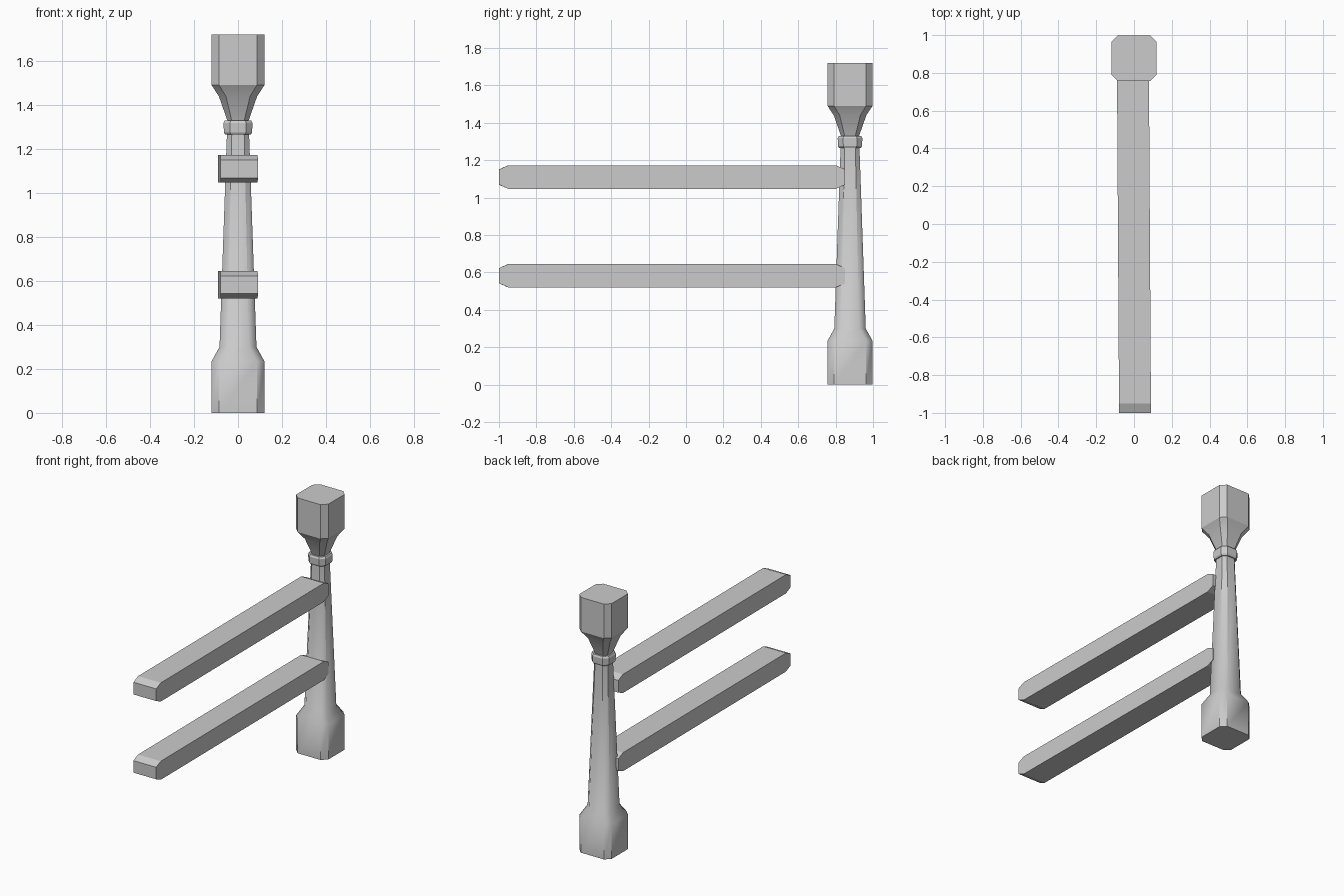
import bpy, bmesh, math
from mathutils import Matrix

if "Cube" in bpy.data.objects:
    bpy.data.objects.remove(bpy.data.objects["Cube"])

POST_Y = 0.877


def finish(name, bm, smooth=None):
    bmesh.ops.recalc_face_normals(bm, faces=bm.faces)
    mesh = bpy.data.meshes.new(name)
    bm.to_mesh(mesh)
    bm.free()
    obj = bpy.data.objects.new(name, mesh)
    bpy.context.collection.objects.link(obj)
    if smooth:
        bpy.ops.object.select_all(action='DESELECT')
        obj.select_set(True)
        bpy.context.view_layer.objects.active = obj
        bpy.ops.object.shade_smooth_by_angle(angle=math.radians(smooth))
    return obj


def octagon_loft(name, rows, smooth=None):
    """Rows of (z, half width, half length of the flat side)."""
    bm = bmesh.new()
    rings = []
    for z, h, f in rows:
        pts = [(h, -f), (h, f), (f, h), (-f, h), (-h, f), (-h, -f), (-f, -h), (f, -h)]
        rings.append([bm.verts.new((x, y + POST_Y, z)) for x, y in pts])
    for a, b in zip(rings, rings[1:]):
        for i in range(8):
            j = (i + 1) % 8
            bm.faces.new((a[i], a[j], b[j], b[i]))
    bm.faces.new(rings[0])
    bm.faces.new(rings[-1])
    return finish(name, bm, smooth)


def rail(name, z0, z1):
    """Bar with the top and bottom edges chamfered at both ends."""
    y0, y1, c, d, w = -1.0, 0.85, 0.05, 0.022, 0.0845
    profile = [(y0, z0 + d), (y0 + c, z0), (y1 - c, z0), (y1, z0 + d),
               (y1, z1 - d), (y1 - c, z1), (y0 + c, z1), (y0, z1 - d)]
    bm = bmesh.new()
    face = bm.faces.new([bm.verts.new((-w, y, z)) for y, z in profile])
    side = bmesh.ops.extrude_face_region(bm, geom=[face])
    verts = [v for v in side['geom'] if isinstance(v, bmesh.types.BMVert)]
    bmesh.ops.translate(bm, verts=verts, vec=(2 * w, 0, 0))
    # the bars sit very slightly askew
    bmesh.ops.rotate(bm, verts=bm.verts, cent=(0, -0.1, 0),
                     matrix=Matrix.Rotation(math.radians(0.35), 3, 'Z'))
    return finish(name, bm)


# Post: square base with clipped corners, flowing into a tapered shaft
octagon_loft("post_base_and_shaft", [
    (0, 0.12, 0.086), (0.235, 0.12, 0.086),
    (0.30, 0.084, 0.05), (1.28, 0.05, 0.028)], smooth=40)

# Collar ring under the head
octagon_loft("post_collar", [
    (1.265, 0.058, 0.032), (1.275, 0.064, 0.036),
    (1.318, 0.066, 0.037), (1.33, 0.06, 0.033)])

# Head flaring out to a block
octagon_loft("post_head", [
    (1.32, 0.045, 0.026), (1.44, 0.087, 0.055),
    (1.49, 0.12, 0.086), (1.72, 0.12, 0.086)], smooth=25)

# Two rails
rail("lower_rail", 0.52, 0.645)
rail("upper_rail", 1.047, 1.173)
